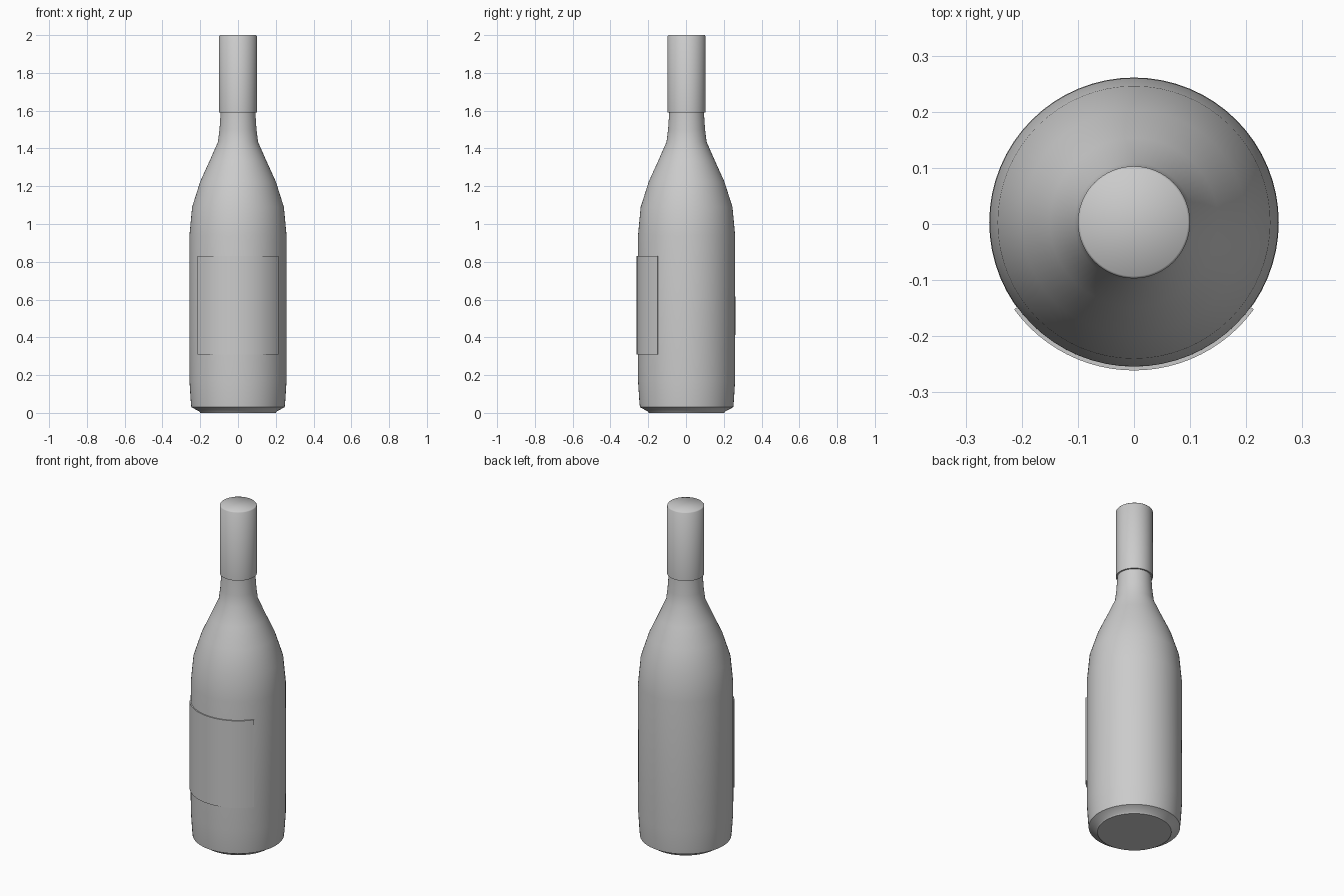
import bpy, bmesh, math

if "Cube" in bpy.data.objects:
    bpy.data.objects.remove(bpy.data.objects["Cube"])

SEGMENTS = 64
CENTRE_Y = 0.003  # the label's thickness shifts the bottle back slightly


def finish(bm, name, angle):
    bmesh.ops.recalc_face_normals(bm, faces=bm.faces)
    mesh = bpy.data.meshes.new(name)
    bm.to_mesh(mesh)
    bm.free()
    obj = bpy.data.objects.new(name, mesh)
    obj.location.y = CENTRE_Y
    bpy.context.collection.objects.link(obj)
    bpy.ops.object.select_all(action='DESELECT')
    obj.select_set(True)
    bpy.context.view_layer.objects.active = obj
    bpy.ops.object.shade_smooth_by_angle(angle=math.radians(angle))
    return obj


def lathe(name, profile, angle):
    """Revolve (radius, z) points around z and cap both ends."""
    bm = bmesh.new()
    rings = []
    for r, z in profile:
        rings.append([bm.verts.new((r * math.cos(2 * math.pi * i / SEGMENTS),
                                    r * math.sin(2 * math.pi * i / SEGMENTS), z))
                      for i in range(SEGMENTS)])
    for low, high in zip(rings, rings[1:]):
        for i in range(SEGMENTS):
            j = (i + 1) % SEGMENTS
            bm.faces.new((low[i], low[j], high[j], high[i]))
    bm.faces.new(rings[0])
    bm.faces.new(rings[-1])
    return finish(bm, name, angle)


# Glass body with sloping shoulders and neck
lathe("bottle", [(0.2, 0.0), (0.205, 0.008), (0.247, 0.03), (0.25, 0.06),
                 (0.257, 0.17), (0.258, 0.5), (0.257, 0.94), (0.243, 1.09),
                 (0.2, 1.225), (0.15, 1.335), (0.106, 1.435), (0.098, 1.5),
                 (0.091, 1.6), (0.088, 1.95)], 50)

# Foil sleeve over the neck
lathe("neck_foil", [(0.092, 1.59), (0.1, 1.59), (0.1, 1.995), (0.096, 2.0)], 60)

# Curved label wrapped around the front
bm = bmesh.new()
STEPS, SPREAD = 24, math.radians(54)
columns = []
for i in range(STEPS + 1):
    a = -SPREAD + 2 * SPREAD * i / STEPS
    columns.append([bm.verts.new((r * math.sin(a), -r * math.cos(a), z))
                    for r, z in ((0.264, 0.31), (0.264, 0.83), (0.256, 0.83), (0.256, 0.31))])
for left, right in zip(columns, columns[1:]):
    for k in range(4):
        n = (k + 1) % 4
        bm.faces.new((left[k], right[k], right[n], left[n]))
bm.faces.new(columns[0])
bm.faces.new(columns[-1])
finish(bm, "label", 30)
